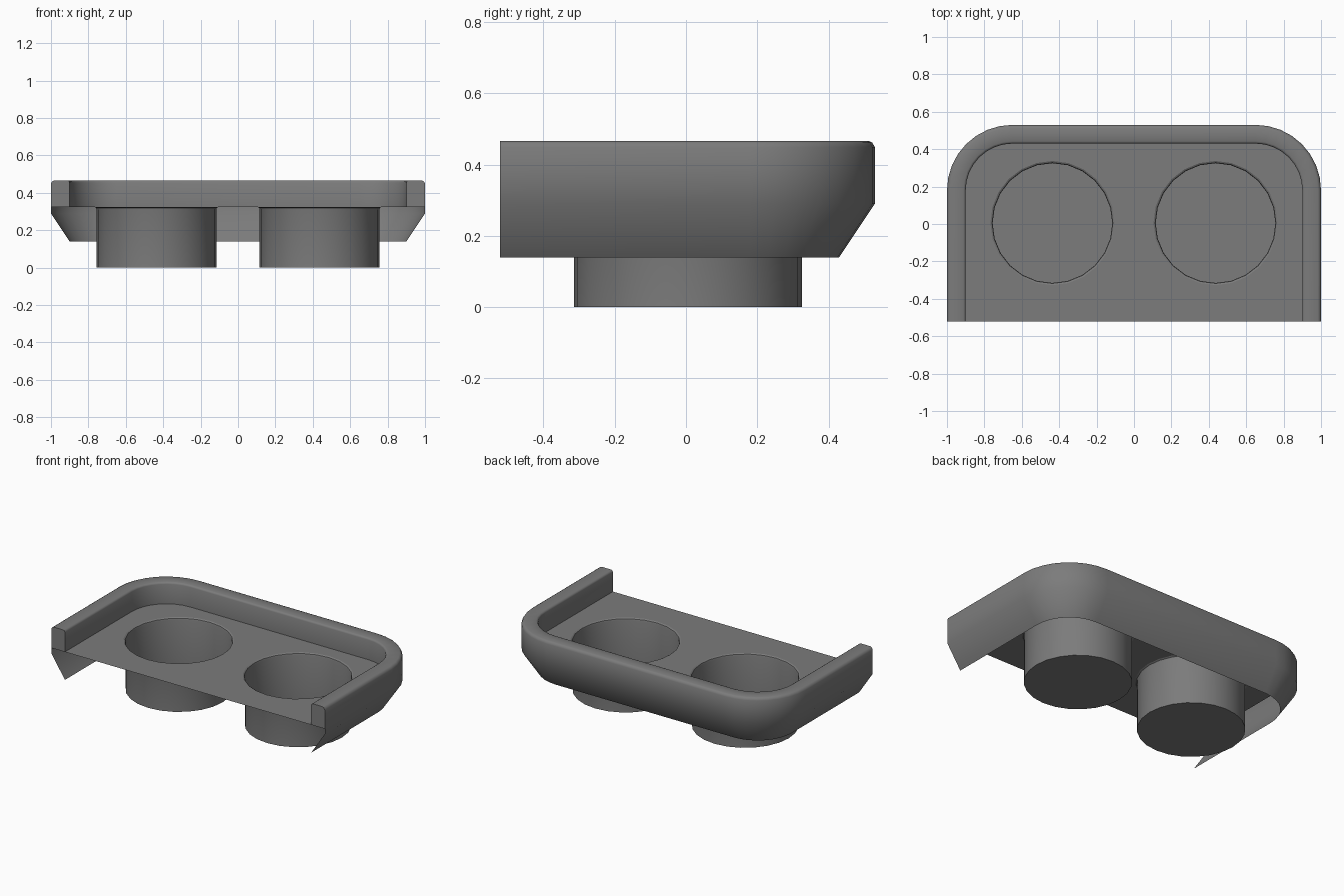
import bpy, bmesh, math
from mathutils import Vector

if "Cube" in bpy.data.objects:
    bpy.data.objects.remove(bpy.data.objects["Cube"])

grey = bpy.data.materials.new("dark grey")
grey.diffuse_color = (0.2, 0.2, 0.2, 1)
grey.use_nodes = True
grey.node_tree.nodes["Principled BSDF"].inputs["Base Color"].default_value = grey.diffuse_color

FRONT, FLOOR_Z, TOP_Z = -0.522, 0.325, 0.467
CORNER = (0.65, 0.18)          # centre of the rounded back corners
CUP_X, CUP_Y, CUP_R = 0.436, 0.005, 0.32
SIDES, STEPS = 24, 8


def finish(bm, name, angle=40):
    mesh = bpy.data.meshes.new(name)
    bm.to_mesh(mesh)
    bm.free()
    mesh.materials.append(grey)
    obj = bpy.data.objects.new(name, mesh)
    bpy.context.collection.objects.link(obj)
    bpy.ops.object.select_all(action='DESELECT')
    obj.select_set(True)
    bpy.context.view_layer.objects.active = obj
    bpy.ops.object.shade_smooth_by_angle(angle=math.radians(angle))
    return obj


def u_path(r, z):
    """U-shaped outline with corner radius r, from front right to front left."""
    cx, cy = CORNER
    arc = [(cx + r * math.cos(a), cy + r * math.sin(a))
           for a in (math.pi / 2 * i / STEPS for i in range(STEPS + 1))]
    right = [(cx + r, FRONT)] + arc
    return [Vector((x, y, z)) for x, y in right + [(-x, y) for x, y in reversed(right)]]


def ring(bm, cx, r, z):
    return [bm.verts.new((cx + r * math.cos(2 * math.pi * i / SIDES),
                          CUP_Y + r * math.sin(2 * math.pi * i / SIDES), z))
            for i in range(SIDES)]


# Rim: profile (radius, height) swept round the U, open underneath
profile = [(0.25, FLOOR_Z), (0.25, TOP_Z - 0.012), (0.254, TOP_Z - 0.004),
           (0.262, TOP_Z), (0.333, TOP_Z), (0.343, TOP_Z - 0.005),
           (0.35, TOP_Z - 0.018), (0.35, 0.29), (0.25, 0.14)]
bm = bmesh.new()
rows = [[bm.verts.new(p) for p in u_path(r, z)] for r, z in profile]
for a, b in zip(rows, rows[1:]):
    for i in range(len(a) - 1):
        bm.faces.new((a[i], a[i + 1], b[i + 1], b[i]))
# flat end plates above floor level
for end in (0, -1):
    low = bm.verts.new((rows[7][end].co.x, FRONT, FLOOR_Z))
    loop = [row[end] for row in rows[:7]] + [low]
    bm.faces.new(loop if end == 0 else loop[::-1])
finish(bm, "rim")

# Floor sheet with two round holes
bm = bmesh.new()
loops = [[bm.verts.new(p) for p in u_path(0.25, FLOOR_Z)]]
loops += [ring(bm, s * CUP_X, CUP_R + 0.012, FLOOR_Z) for s in (-1, 1)]
edges = [bm.edges.new((l[i - 1], l[i])) for l in loops for i in range(len(l))]
bmesh.ops.triangle_fill(bm, edges=edges, use_beauty=True, normal=(0, 0, 1))
finish(bm, "floor")

# Open cups with a small flare at the lip and a closed base
for s, side in ((-1, "left"), (1, "right")):
    bm = bmesh.new()
    rings = [ring(bm, s * CUP_X, r, z) for r, z in
             ((CUP_R + 0.012, FLOOR_Z), (CUP_R + 0.003, FLOOR_Z - 0.005),
              (CUP_R, FLOOR_Z - 0.015), (CUP_R, 0))]
    for a, b in zip(rings, rings[1:]):
        for i in range(SIDES):
            bm.faces.new((a[i - 1], a[i], b[i], b[i - 1]))
    bm.faces.new(rings[-1])
    finish(bm, side + "_cup")
